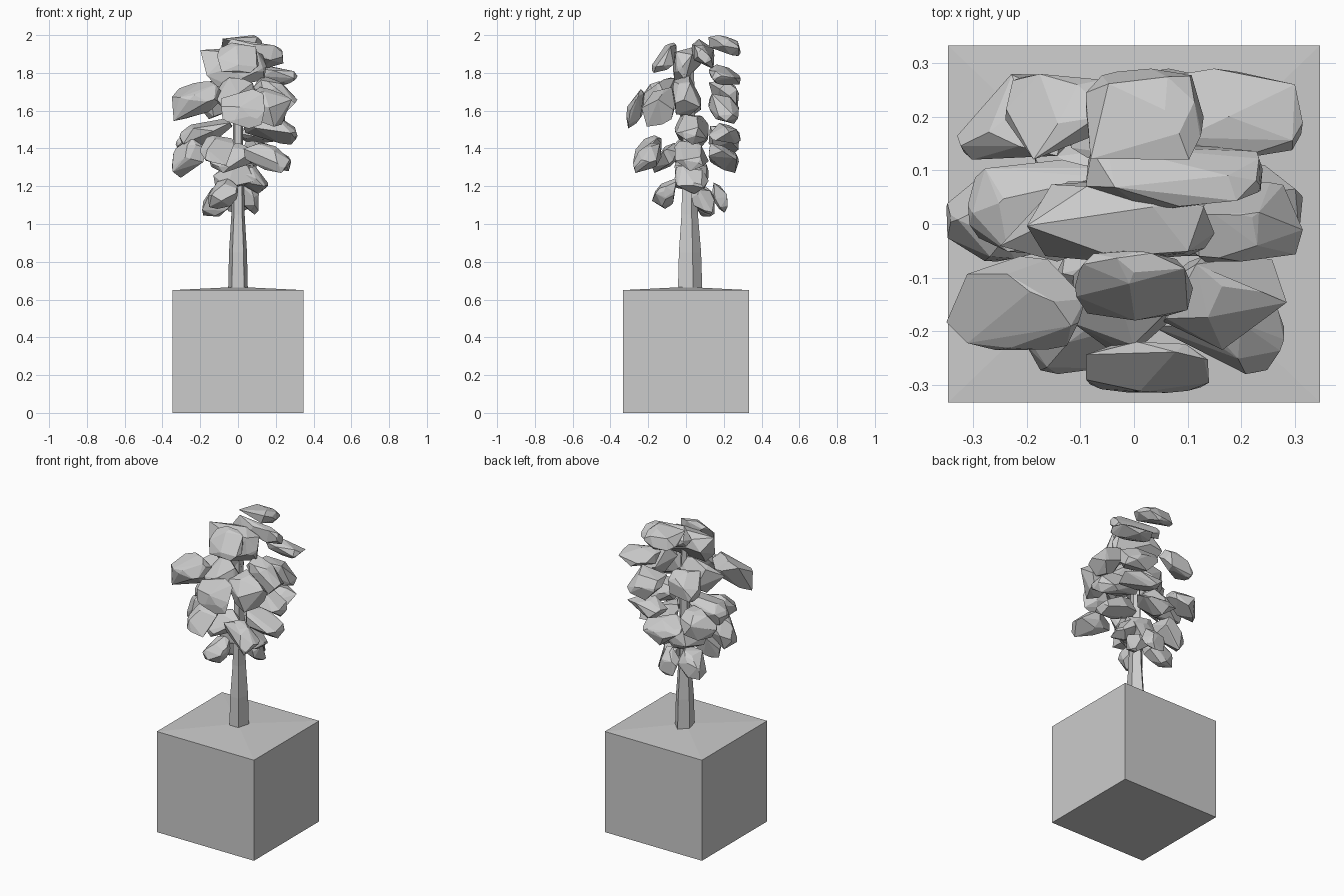
import bpy
import bmesh
import random
from mathutils import Vector

random.seed(7)

if "Cube" in bpy.data.objects:
    bpy.data.objects.remove(bpy.data.objects["Cube"], do_unlink=True)

grey = bpy.data.materials.new("plain grey")
grey.use_nodes = True
grey.diffuse_color = (0.6, 0.6, 0.6, 1)
grey.node_tree.nodes["Principled BSDF"].inputs["Base Color"].default_value = grey.diffuse_color


def finish(name, bm):
    bmesh.ops.recalc_face_normals(bm, faces=bm.faces)
    mesh = bpy.data.meshes.new(name)
    bm.to_mesh(mesh)
    bm.free()
    mesh.materials.append(grey)
    bpy.context.collection.objects.link(bpy.data.objects.new(name, mesh))


def build_planter(width, depth, height, peak):
    """Cube whose top rises to a very shallow point."""
    bm = bmesh.new()
    bmesh.ops.create_cube(bm, size=1)
    for v in bm.verts:
        v.co = Vector((v.co.x * width, v.co.y * depth, (v.co.z + 0.5) * height))
    top = max(bm.faces, key=lambda face: face.calc_center_median().z)
    poked = bmesh.ops.poke(bm, faces=[top])
    poked["verts"][0].co.z = peak
    finish("planter", bm)


def build_trunk(rings, sides=5):
    """Tapering faceted trunk, deeper than wide; each ring is height, half width."""
    bm = bmesh.new()
    loops = []
    for height, radius in rings:
        ring = bmesh.ops.create_circle(bm, segments=sides, radius=radius)["verts"]
        for v in ring:
            v.co = Vector((v.co.x, v.co.y * 1.3 + 0.015, height))
        loops.append(ring)
    for lower, upper in zip(loops, loops[1:]):
        for i in range(sides):
            j = (i + 1) % sides
            bm.faces.new((lower[i], lower[j], upper[j], upper[i]))
    bm.faces.new(loops[0])
    bm.faces.new(loops[-1])
    finish("trunk", bm)


def build_clump(name, low, high):
    """Faceted leaf clump: a hull that droops outwards, fitted between two corners."""
    middle, half = (low + high) / 2, (high - low) / 2
    outward = Vector((middle.x, middle.y, 0))
    if outward.length > 0.05:
        outward.normalize()
    points = []
    for _ in range(22):
        point = Vector([random.gauss(0, 1) for axis in range(3)]).normalized()
        point /= max(abs(c) for c in point) ** 0.45
        point.z -= 0.55 * point.dot(outward)
        points.append(point)
    for axis in range(3):
        least = min(p[axis] for p in points)
        span = max(p[axis] for p in points) - least
        for p in points:
            p[axis] = middle[axis] + half[axis] * (2 * (p[axis] - least) / span - 1)
    bm = bmesh.new()
    hull = bmesh.ops.convex_hull(bm, input=[bm.verts.new(p) for p in points])
    spare = {g for g in hull["geom_interior"] + hull["geom_unused"]
             if isinstance(g, bmesh.types.BMVert)}
    bmesh.ops.delete(bm, geom=list(spare), context="VERTS")
    bmesh.ops.dissolve_limit(bm, angle_limit=0.15, verts=bm.verts, edges=bm.edges)
    finish(name, bm)


def leaf_row(name, front, back, thickness, *leaves):
    """Clumps sharing a depth range; each leaf is left edge, right edge, mid height."""
    for number, (start, end, height) in enumerate(leaves, 1):
        low = Vector((start, front, height - thickness / 2))
        high = Vector((end, back, height + thickness / 2))
        build_clump(f"{name}_leaf_clump_{number}", low, high)


build_planter(0.694, 0.666, 0.65, 0.667)
build_trunk([(0.64, 0.055), (0.85, 0.05), (1.05, 0.037), (1.85, 0.02)])

# Foliage rows from front to back; thick, medium and thin clumps
thick, medium, thin = 0.21, 0.16, 0.11
leaf_row("front_tip", -0.315, -0.22, thick, (-0.09, 0.14, 1.61))
leaf_row("front_low", -0.28, -0.13, medium, (-0.2, -0.02, 1.39), (0.03, 0.28, 1.35))
leaf_row("front", -0.235, -0.06, thick,
         (-0.35, -0.09, 1.65), (0.05, 0.285, 1.62), (-0.12, 0.1, 1.67))
leaf_row("inner_front", -0.18, -0.05, medium,
         (-0.11, 0.11, 1.88), (-0.15, 0.08, 1.35), (-0.16, 0, 1.16))
leaf_row("centre_upper", -0.07, 0.08, thick,
         (-0.2, 0.15, 1.83), (0.08, 0.315, 1.68), (-0.25, 0.02, 1.66), (-0.35, -0.17, 1.35))
leaf_row("centre_lower", -0.06, 0.12, medium,
         (0.02, 0.315, 1.5), (-0.31, -0.03, 1.48), (0.03, 0.28, 1.36),
         (-0.13, 0.1, 1.26), (0, 0.16, 1.24))
leaf_row("inner_back", 0.03, 0.15, medium,
         (-0.09, 0.24, 1.9), (-0.19, -0.02, 1.12), (0, 0.11, 1.13))
leaf_row("back_thin", 0.12, 0.29, thin,
         (-0.09, 0.13, 1.945), (0.06, 0.315, 1.79), (0, 0.26, 1.48))
leaf_row("back", 0.12, 0.28, medium,
         (-0.24, -0.04, 1.68), (0.02, 0.25, 1.61), (-0.33, -0.12, 1.44), (-0.12, 0.14, 1.35))
leaf_row("back_low", 0.14, 0.22, medium, (-0.07, 0.07, 1.14))
